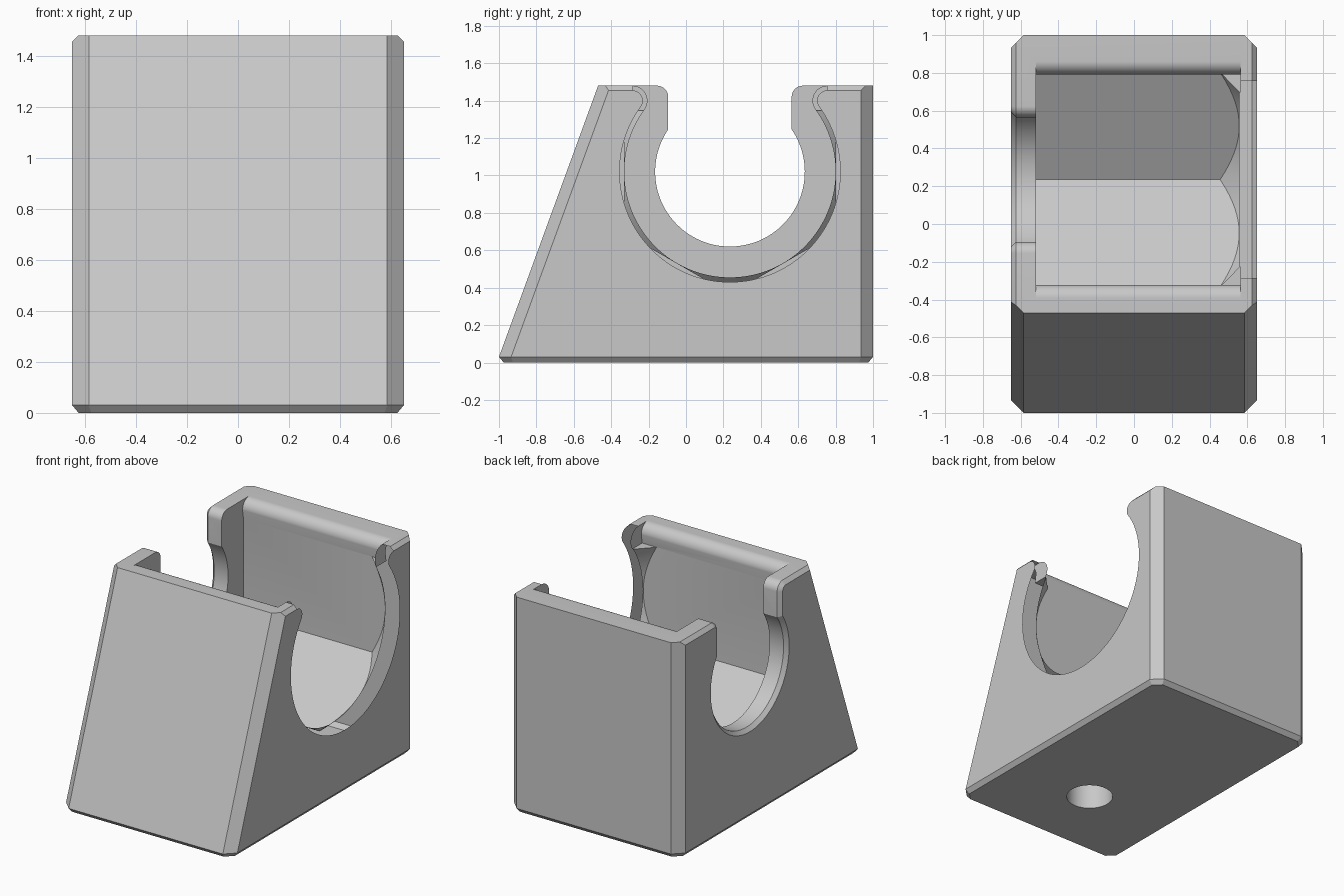
import bpy, bmesh
from math import sin, cos, pi, atan2, acos, hypot, radians

cube = bpy.data.objects.get("Cube")
if cube:
    bpy.data.objects.remove(cube, do_unlink=True)

CY, CZ = 0.235, 1.02      # axis of the cradle
TOP = 1.48
HALF, CORNER, EDGE = 0.65, 0.065, 0.025
SEG = 48

grey = bpy.data.materials.new("plain_grey")
grey.use_nodes = True
colour = (0.58, 0.58, 0.58, 1)
grey.diffuse_color = colour
grey.node_tree.nodes["Principled BSDF"].inputs["Base Color"].default_value = colour


def loft(name, rings):
    """Closed solid through rings of equal point count."""
    bm = bmesh.new()
    loops = [[bm.verts.new(p) for p in ring] for ring in rings]
    n = len(loops[0])
    for a, b in zip(loops, loops[1:]):
        for i in range(n):
            j = (i + 1) % n
            bm.faces.new((a[i], a[j], b[j], b[i]))
    bm.faces.new(loops[0])
    bm.faces.new(loops[-1])
    bmesh.ops.recalc_face_normals(bm, faces=bm.faces)
    mesh = bpy.data.meshes.new(name)
    bm.to_mesh(mesh)
    bm.free()
    mesh.materials.append(grey)
    obj = bpy.data.objects.new(name, mesh)
    bpy.context.collection.objects.link(obj)
    return obj


def boolean(target, tool, operation="DIFFERENCE"):
    """Apply a boolean and discard the tool."""
    tool.hide_render = True
    mod = target.modifiers.new("cut", "BOOLEAN")
    mod.operation, mod.solver, mod.object = operation, "EXACT", tool
    bpy.ops.object.select_all(action="DESELECT")
    bpy.context.view_layer.objects.active = target
    target.select_set(True)
    bpy.ops.object.modifier_apply(modifier=mod.name)
    bpy.data.objects.remove(tool, do_unlink=True)


def arc(cy, cz, r, start, end, steps):
    return [(cy + r * cos(start + (end - start) * i / steps),
             cz + r * sin(start + (end - start) * i / steps)) for i in range(steps + 1)]


def section(x, half):
    """Mirror a half profile (offset, height) about the cradle axis."""
    full = half + [(-y, z) for y, z in reversed(half[1:])]
    return [(x, CY + y, z) for y, z in full]


def wide_mouth(grow):
    """Round opening ending in rounded snap lips."""
    r, lip = 0.565, 0.08
    dz = TOP - lip - CZ
    dy = (((r + lip) ** 2) - dz ** 2) ** 0.5
    t = atan2(dz, dy)
    return (arc(0, CZ, r + grow, -pi / 2, t, SEG)
            + arc(dy, CZ + dz, lip - grow, t + pi, pi / 2, 14)[1:] + [(dy, 2)])


def narrow_mouth(grow):
    """Round opening with a straight slot and rounded top corners."""
    r, off, rnd = 0.40 + grow, 0.33 + grow, 0.06
    return (arc(0, CZ, r, -pi / 2, acos(off / r), SEG)
            + arc(0.33 + rnd, TOP - rnd, rnd - grow, pi, pi / 2, 10) + [(0.33 + rnd, 2)])


def body_ring(z, side, ends):
    """Chamfered rectangle, front edge following the slope."""
    front = -1 + max(z - 0.03, 0) * 0.53 / 1.45 + ends
    back, wide, flat = 1 - ends, HALF - side, HALF - CORNER
    c = CORNER - side + (ends if ends else 0)
    if ends:
        flat, c = HALF - CORNER - 0.01, CORNER - 0.015
    right = [(flat, front), (wide, front + c), (wide, back - c), (flat, back)]
    return [(x, y, z) for x, y in right] + [(-x, y, z) for x, y in reversed(right)]


# Wedge-shaped block
body = loft("holder_body", [
    body_ring(0, EDGE, EDGE),
    body_ring(0.03, 0, 0),
    body_ring(TOP - EDGE, 0, 0),
    body_ring(TOP, EDGE, 0),
])

# Hexagonal pocket, with a cone closing it towards the open end
apothem = 0.567
radius = apothem / cos(pi / 6)
hexagon = [(0, CZ - radius), (apothem, CZ - radius / 2),
           (apothem, CZ + radius / 2), (0.5, CZ + radius / 2 + 0.03)]
pocket = loft("pocket_cutter", [section(x, hexagon) for x in (-0.52, 0.565)])
cone = loft("cone_cutter", [
    [(x, CY + r * cos(2 * pi * i / 96), CZ + r * sin(2 * pi * i / 96)) for i in range(96)]
    for x, r in ((-0.7, 0.9), (0.174, 0.9), (0.565, 0.56))])
boolean(pocket, cone, "INTERSECT")
boolean(body, pocket)

# Top slot with rounded long lips
lip_z = CZ + radius / 2
slot = ([(0, lip_z), (apothem, lip_z)]
        + arc(0.557 + 0.07, TOP - 0.07, 0.07, pi, pi / 2, 14) + [(0.627, 2)])
boolean(body, loft("slot_cutter", [section(x, slot) for x in (-0.52, 0.565)]))

# End openings with chamfered outer rims
rim = ((0.5, 0), (HALF - EDGE, 0), (HALF + 0.01, EDGE + 0.01))
boolean(body, loft("wide_cutter", [section(x, wide_mouth(g)) for x, g in rim]))
boolean(body, loft("narrow_cutter", [section(-x, narrow_mouth(g)) for x, g in rim]))

# Blind mounting hole underneath
boolean(body, loft("hole_cutter", [
    [(0.15 * cos(2 * pi * i / SEG), -0.45 + 0.15 * sin(2 * pi * i / SEG), z) for i in range(SEG)]
    for z in (-0.1, 0.5)]))

bpy.ops.object.select_all(action="DESELECT")
bpy.context.view_layer.objects.active = body
body.select_set(True)
bpy.ops.object.shade_smooth_by_angle(angle=radians(20))
